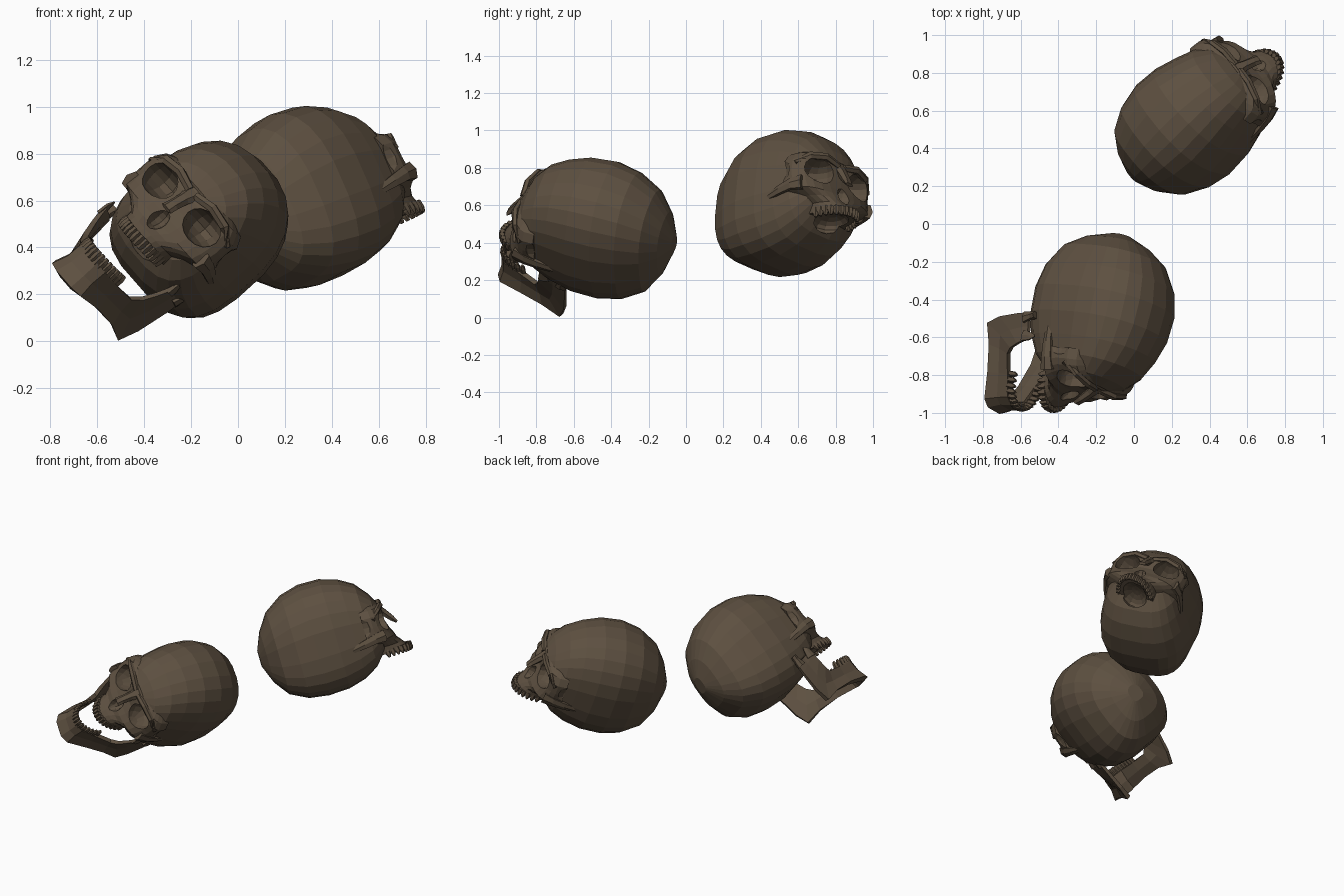
import bpy, bmesh, math
from mathutils import Vector, Matrix

if "Cube" in bpy.data.objects:
    bpy.data.objects.remove(bpy.data.objects["Cube"])

bone = bpy.data.materials.new("aged brown bone")
bone.diffuse_color = (0.11, 0.08, 0.052, 1)
bone.use_nodes = True
bone.node_tree.nodes["Principled BSDF"].inputs["Base Color"].default_value = bone.diffuse_color
N = 24


def add_object(name, bm):
    bmesh.ops.recalc_face_normals(bm, faces=bm.faces)
    mesh = bpy.data.meshes.new(name)
    bm.to_mesh(mesh)
    bm.free()
    obj = bpy.data.objects.new(name, mesh)
    bpy.context.collection.objects.link(obj)
    return obj


def loft(bm, rings):
    rows = [[bm.verts.new(p) for p in ring] for ring in rings]
    n = len(rows[0])
    for a, b in zip(rows, rows[1:]):
        for i in range(n):
            bm.faces.new((a[i], a[(i + 1) % n], b[(i + 1) % n], b[i]))
    bm.faces.new(rows[0])
    bm.faces.new(rows[-1][::-1])


def tube(bm, points, sizes, sides=6):
    pts = [Vector(p) for p in points]
    rings = []
    for i, (p, (w, h)) in enumerate(zip(pts, sizes)):
        d = (pts[min(i + 1, len(pts) - 1)] - pts[max(i - 1, 0)]).normalized()
        ref = Vector((1, 0, 0)) if abs(d.x) < 0.8 else Vector((0, 1, 0))
        side = (ref - d * ref.dot(d)).normalized()
        up = d.cross(side)
        rings.append([p + side * w * math.cos(math.tau * k / sides)
                      + up * h * math.sin(math.tau * k / sides) for k in range(sides)])
    loft(bm, rings)


def both(p, s):
    return (p[0] * s, p[1], p[2])


def power(v, e):
    return math.copysign(abs(v) ** e, v)


def teeth(name, width, y_mid, depth, z_root, z_tip):
    bm = bmesh.new()
    for i in range(16):
        a = math.radians(-84 + 168 * i / 15)
        root = Vector((width * math.sin(a), y_mid - depth * math.cos(a), z_root))
        tip = root + Vector((0, -0.006, z_tip - z_root))
        tube(bm, [root, root.lerp(tip, 0.6), tip],
             [(0.013, 0.016), (0.015, 0.017), (0.010, 0.007)], 5)
    return add_object(name, bm)


# Cranium: (y, half width, top, bottom), round above and boxy with a flat base below
bm = bmesh.new()
rings = []
for y, w, top, bot in [(.392, .05, .05, -.06), (.345, .15, .165, -.18), (.27, .235, .275, -.28),
                       (.15, .29, .355, -.34), (.02, .315, .39, -.358), (-.12, .305, .388, -.352),
                       (-.24, .275, .352, -.32), (-.335, .247, .295, -.265), (-.41, .2, .205, -.18),
                       (-.445, .12, .14, -.06)]:
    mid, half = (top + bot) / 2, (top - bot) / 2
    ring = []
    for k in range(N):
        a = math.tau * (k + 0.5) / N
        e = 0.86 if math.sin(a) > 0 else 0.65
        z = mid + half * power(math.sin(a), e)
        ring.append((w * power(math.cos(a), e), y, z))
    rings.append(ring)
loft(bm, rings)
cranium = add_object("cranium", bm)

# Face block: (z, front y, half width), brow down to upper gum
bm = bmesh.new()
rings = []
for z, front, w in [(.165, -.405, .17), (.125, -.455, .245), (.08, -.465, .272), (.01, -.465, .275),
                    (-.045, -.485, .27), (-.085, -.505, .262), (-.115, -.515, .19),
                    (-.145, -.54, .14), (-.195, -.575, .128)]:
    back = -.31
    ring = []
    for k in range(15):
        a = math.pi * k / 14
        ring.append((w * power(math.cos(a), 0.8), back + (front - back) * math.sin(a) ** 0.62, z))
    rings.append(ring)
loft(bm, rings)
face = add_object("face", bm)

# Cutters for eye sockets, nose opening, temples and palate
bm = bmesh.new()
cuts = [((s * .146, -.475, .035), (.094, .165, .074), s * .22) for s in (-1, 1)]
cuts += [((s * .315, -.315, .02), (.06, .06, .09), 0) for s in (-1, 1)]
cuts += [((0, -.55, -.07), (.046, .10, .062), 0), ((0, -.42, -.21), (.09, .115, .05), 0)]
for loc, size, turn in cuts:
    m = (Matrix.Translation(loc) @ Matrix.Rotation(turn, 4, 'Z')
         @ Matrix.Diagonal((*size, 1)))
    bmesh.ops.create_uvsphere(bm, u_segments=12, v_segments=8, radius=1, matrix=m)
cutter = add_object("socket_cutter", bm)
cutter.hide_render = True
for obj in (cranium, face):
    mod = obj.modifiers.new("sockets", 'BOOLEAN')
    mod.operation, mod.solver, mod.object = 'DIFFERENCE', 'EXACT', cutter
    mod.use_self = True
deps = bpy.context.evaluated_depsgraph_get()
for obj in (cranium, face):
    cut = bpy.data.meshes.new_from_object(obj.evaluated_get(deps))
    obj.modifiers.clear()
    obj.data = cut
bpy.data.objects.remove(cutter)

# Cheek arches, running back into the skull wall
bm = bmesh.new()
for s in (-1, 1):
    pts = [(.238, -.43, -.06), (.264, -.37, -.065), (.27, -.29, -.08), (.268, -.19, -.10)]
    tube(bm, [both(p, s) for p in pts], [(.028, .045), (.018, .036), (.016, .03), (.012, .02)])
arches = add_object("cheek_arches", bm)

# Nose bridge and brow ridges
bm = bmesh.new()
tube(bm, [(0, -.44, .11), (0, -.475, .06), (0, -.515, 0.01), (0, -.54, -.02)],
     [(.045, .02), (.03, .025), (.028, .02), (.03, .01)])
for s in (-1, 1):
    pts = [(.02, -.455, .105), (.11, -.458, .125), (.20, -.43, .11), (.262, -.385, .06)]
    tube(bm, [both(p, s) for p in pts], [(.02, .02), (.02, .022), (.018, .022), (.01, .016)])
brow = add_object("brow_and_nose_bridge", bm)

upper_teeth = teeth("upper_teeth", .118, -.405, .175, -.17, -.222)

# Lower jaw: (lower outer point, upper outer point, thickness), mirrored around the chin
half = [((.05, -.625, -.53), (.04, -.60, -.38), .05), ((.10, -.595, -.525), (.085, -.57, -.38), .05),
        ((.15, -.46, -.512), (.13, -.46, -.385), .04), ((.19, -.32, -.52), (.178, -.36, -.385), .035),
        ((.218, -.21, -.55), (.205, -.335, -.35), .03), ((.235, -.175, -.46), (.228, -.315, -.29), .025),
        ((.252, -.155, -.32), (.243, -.30, -.24), .022), ((.258, -.15, -.25), (.248, -.295, -.215), .022)]
stations = [(both(b, -1), both(t, -1), w) for b, t, w in half[::-1]] + half
rings = []
for i, (b, t, w) in enumerate(stations):
    lo, hi = Vector(b), Vector(t)
    d = Vector(stations[min(i + 1, 15)][1]) - Vector(stations[max(i - 1, 0)][1])
    inward = (hi - lo).cross(d).normalized()
    if inward.dot(Vector((0, -.40, lo.z)) - lo) < 0:
        inward = -inward
    mid = lo.lerp(hi, .5) + inward * .01
    rings.append([lo, mid, hi, hi + inward * w * .8, mid + inward * w * .9, lo + inward * w])
bm = bmesh.new()
loft(bm, rings)
# Jaw hinge knobs
for s in (-1, 1):
    tube(bm, [both(p, s) for p in [(.25, -.175, -.27), (.254, -.165, -.22), (.254, -.16, -.19)]],
         [(.016, .035), (.018, .022), (.028, .02)])
    tube(bm, [both(p, s) for p in [(.242, -.275, -.25), (.242, -.275, -.20), (.238, -.27, -.17)]],
         [(.012, .035), (.01, .025), (.004, .006)])
jaw = add_object("lower_jaw", bm)
lower_teeth = teeth("lower_teeth", .112, -.43, .165, -.39, -.335)


# Place both skulls: one with its jaw, one without
def frame(center, forward, up):
    f = Vector(forward).normalized()
    u = Vector(up)
    u = (u - f * u.dot(f)).normalized()
    r = u.cross(f)
    m = Matrix((r, -f, u)).transposed().to_4x4()
    return Matrix.Translation(center) @ m


open_pose = frame((-.158, -.437, .474), (-.245, -.949, .194), (.74, -.05, .668))
jaw_pose = frame((-.18, -.432, .477), (-.272, -.932, .229), (.74, -.05, .668))
back_pose = frame((.27, .515, .598), (.705, .665, .24), (-.39, .09, .895))
skull = [cranium, face, arches, brow, upper_teeth]
for obj in skull + [jaw, lower_teeth]:
    obj.data.materials.clear()
    obj.data.materials.append(bone)
for obj in skull:
    twin = obj.copy()
    twin.name = "rear_" + obj.name
    bpy.context.collection.objects.link(twin)
    twin.matrix_world = back_pose
    obj.matrix_world = open_pose
for obj in (jaw, lower_teeth):
    obj.matrix_world = jaw_pose
